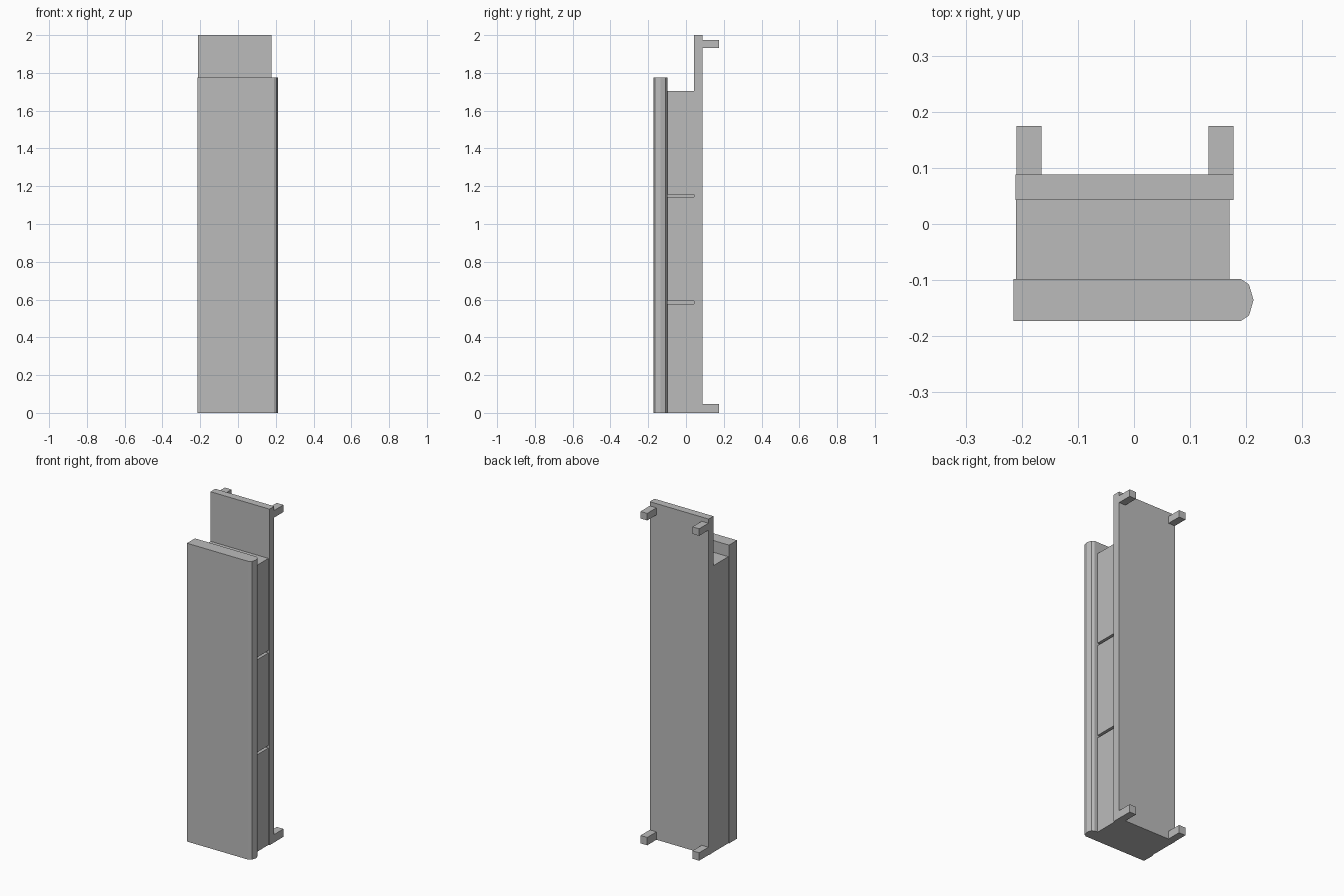
import bpy
import bmesh

if "Cube" in bpy.data.objects:
    bpy.data.objects.remove(bpy.data.objects["Cube"])

grey = bpy.data.materials.new("plain grey")
grey.diffuse_color = (0.5, 0.5, 0.5, 1)
grey.use_nodes = True
grey.node_tree.nodes["Principled BSDF"].inputs["Base Color"].default_value = grey.diffuse_color


def prism(name, outline, place, a, b):
    """Extrude a 2D outline from a to b; place maps (u, v, depth) to xyz."""
    bm = bmesh.new()
    face = bm.faces.new([bm.verts.new(place(u, v, a)) for u, v in outline])
    new = bmesh.ops.extrude_face_region(bm, geom=[face])["geom"]
    shift = [q - p for p, q in zip(place(0, 0, a), place(0, 0, b))]
    bmesh.ops.translate(bm, vec=shift,
                        verts=[g for g in new if isinstance(g, bmesh.types.BMVert)])
    bmesh.ops.recalc_face_normals(bm, faces=bm.faces)
    mesh = bpy.data.meshes.new(name)
    bm.to_mesh(mesh)
    bm.free()
    mesh.materials.append(grey)
    obj = bpy.data.objects.new(name, mesh)
    bpy.context.collection.objects.link(obj)
    return obj


def upright(u, v, d):
    return (u, v, d)


def front_to_back(u, v, d):
    return (u, d, v)


def rect(x0, x1, y0, y1):
    return [(x0, y0), (x1, y0), (x1, y1), (x0, y1)]


# Front panel with a faceted rounded right edge
prism("front_panel",
      [(-0.215, -0.173), (0.19, -0.173), (0.205, -0.163), (0.213, -0.1355),
       (0.205, -0.108), (0.19, -0.098), (-0.215, -0.098)],
      upright, 0, 1.775)

# Core body with two narrow grooves in its right side
side = [(-0.21, 0), (0.17, 0)]
for z in (0.577, 1.142):
    side += [(0.17, z), (0.148, z), (0.148, z + 0.015), (0.17, z + 0.015)]
side += [(0.17, 1.705), (-0.21, 1.705)]
prism("core_body", side, front_to_back, -0.098, 0.043)

# Tall back panel
prism("back_panel", rect(-0.211, 0.177, 0.043, 0.088), upright, 0, 2.0)

# Four mounting pegs at the back corners
for level, z0, z1 in (("lower", 0, 0.047), ("upper", 1.933, 1.975)):
    for hand, x0, x1 in (("left", -0.209, -0.165), ("right", 0.133, 0.177)):
        prism(f"{level}_{hand}_peg", rect(x0, x1, 0.088, 0.175), upright, z0, z1)
